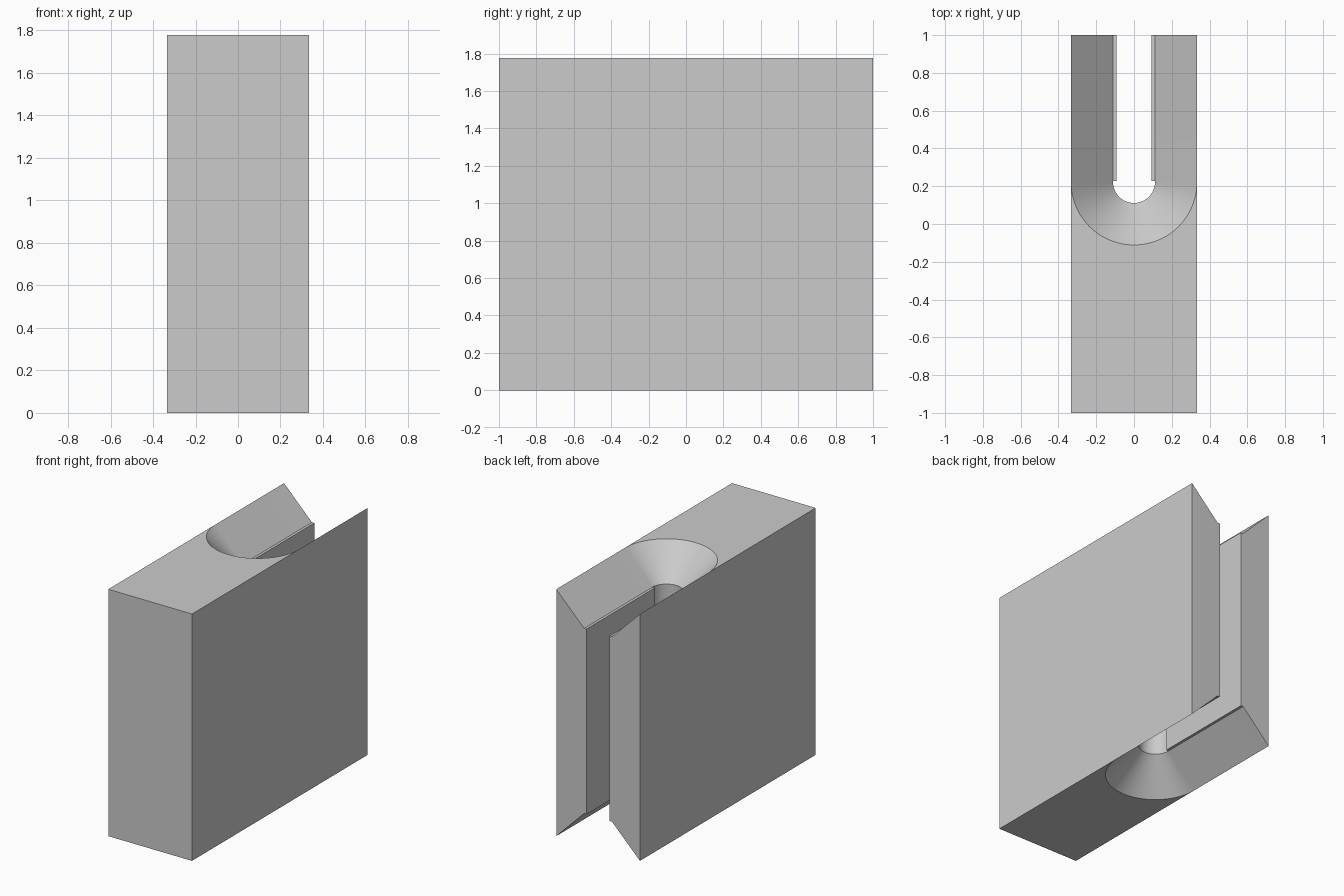
import bpy, bmesh, math

if "Cube" in bpy.data.objects:
    bpy.data.objects.remove(bpy.data.objects["Cube"])

W, H, CY = 1 / 3, 16 / 9, 2 / 9      # half width, height, bore centre
R, DEPTH, SLOT = 1 / 9, 2 / 9, 0.092  # bore radius, countersink depth, slot half width
STEPS = 48

grey = bpy.data.materials.new("plain grey")
grey.use_nodes = True
grey.diffuse_color = (0.6, 0.6, 0.6, 1)
grey.node_tree.nodes["Principled BSDF"].inputs["Base Color"].default_value = (0.6, 0.6, 0.6, 1)


def finish(bm, name):
    bmesh.ops.recalc_face_normals(bm, faces=bm.faces)
    mesh = bpy.data.meshes.new(name)
    bm.to_mesh(mesh)
    bm.free()
    obj = bpy.data.objects.new(name, mesh)
    mesh.materials.append(grey)
    bpy.context.collection.objects.link(obj)
    return obj


def u_outline(bm, r, z):
    """Open U: back end, half circle round the bore, back end."""
    pts = [(r, 1)]
    for i in range(STEPS + 1):
        a = math.pi * i / STEPS
        pts.append((r * math.cos(a), CY - r * math.sin(a)))
    pts.append((-r, 1))
    return [bm.verts.new((x, y, z)) for x, y in pts]


# Block with a countersunk, open-ended keyhole running top to bottom
bm = bmesh.new()
loops = [u_outline(bm, r, z) for r, z in
         ((W, H), (R, H - DEPTH), (R, DEPTH), (W, 0))]
for a, b in zip(loops, loops[1:]):
    for i in range(len(a) - 1):
        bm.faces.new((a[i], a[i + 1], b[i + 1], b[i]))

# Front corners, flat top and bottom, front
top, bottom = loops[0], loops[-1]
ft, fb = [[bm.verts.new((s * W, -1, z)) for s in (1, -1)] for z in (H, 0)]
for loop, front in ((top, ft), (bottom, fb)):
    bm.faces.new(loop[1:-1] + front[::-1])
bm.faces.new((ft[0], ft[1], fb[1], fb[0]))

# Side walls and the two back ends
for k, end, arc in ((0, 0, 1), (1, -1, -2)):
    bm.faces.new((ft[k], top[arc], top[end], bottom[end], bottom[arc], fb[k]))
    bm.faces.new([loop[end] for loop in loops])
block = finish(bm, "slotted_block")
bpy.context.view_layer.objects.active = block
block.select_set(True)
bpy.ops.object.shade_smooth_by_angle(angle=math.radians(30))

# Thin rails that narrow the slot behind the bore
for side, name in ((1, "left_slot_rail"), (-1, "right_slot_rail")):
    bm = bmesh.new()
    bmesh.ops.create_cube(bm, size=1)
    y0 = CY + 0.005
    for v in bm.verts:
        v.co = (side * (R if v.co.x > 0 else SLOT),
                1 if v.co.y > 0 else y0,
                H - DEPTH if v.co.z > 0 else DEPTH)
    finish(bm, name)
